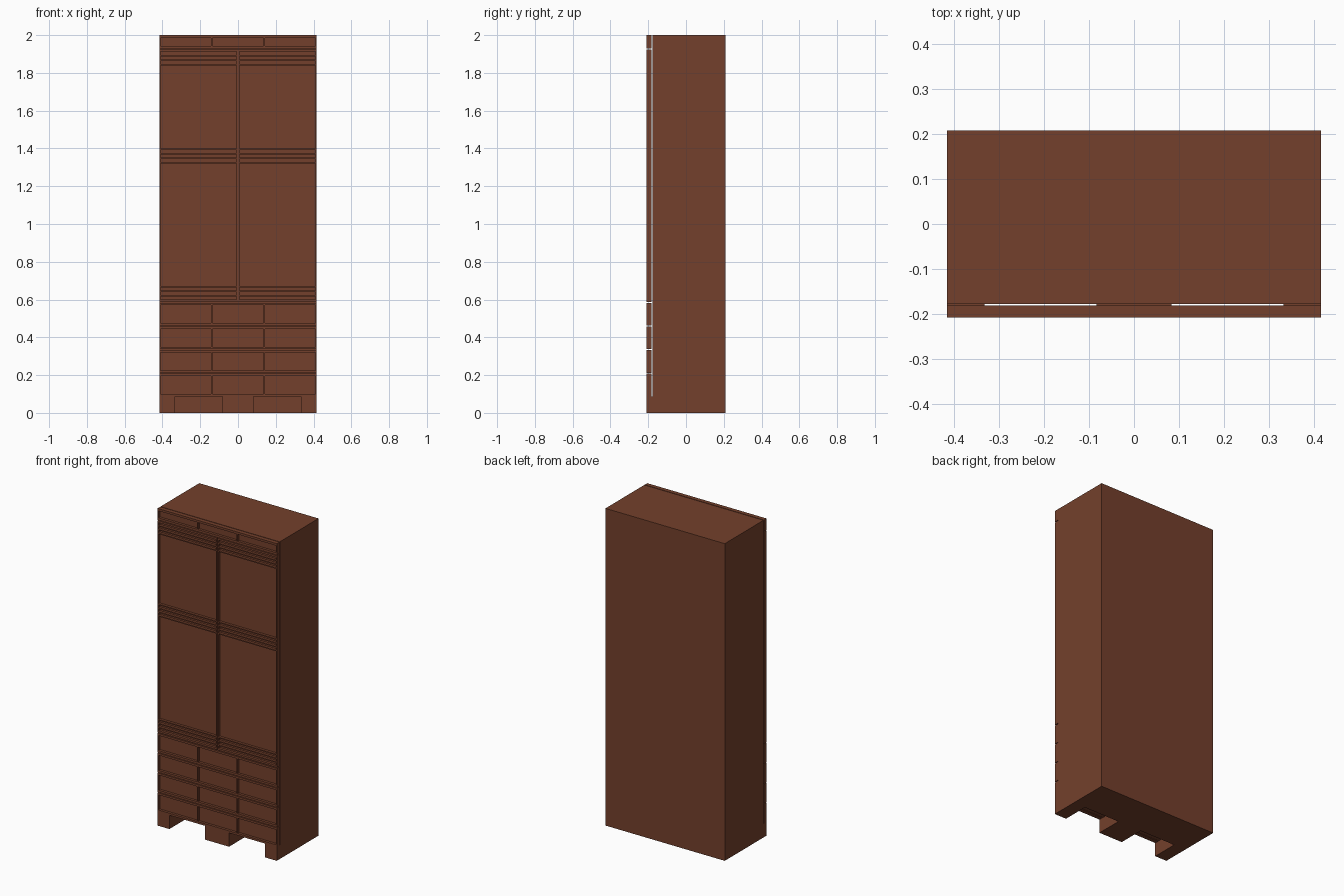
import bpy, bmesh

if "Cube" in bpy.data.objects:
    bpy.data.objects.remove(bpy.data.objects["Cube"])

W, D, H = 0.416, 0.208, 2.0      # half width, half depth, height
FRONT_BACK = -0.182              # rear plane of the door and drawer fronts
BODY_FRONT = -0.178              # leaves a thin shadow gap behind the fronts
BASE_H = 0.087

wood = bpy.data.materials.new("reddish brown wood")
wood.diffuse_color = (0.174, 0.051, 0.025, 1)
wood.use_nodes = True
wood.node_tree.nodes["Principled BSDF"].inputs["Base Color"].default_value = wood.diffuse_color


def finish(bm, name):
    bmesh.ops.recalc_face_normals(bm, faces=bm.faces[:])
    mesh = bpy.data.meshes.new(name)
    bm.to_mesh(mesh)
    bm.free()
    mesh.materials.append(wood)
    obj = bpy.data.objects.new(name, mesh)
    bpy.context.collection.objects.link(obj)
    return obj


def prism(name, plan, z0, z1):
    """Extrude a plan outline upwards."""
    bm = bmesh.new()
    face = bm.faces.new([bm.verts.new((x, y, z0)) for x, y in plan])
    ext = bmesh.ops.extrude_face_region(bm, geom=[face], use_keep_orig=True)
    for v in ext["geom"]:
        if isinstance(v, bmesh.types.BMVert):
            v.co.z = z1
    return finish(bm, name)


def panelled_front(name, xs, zs, depth=0.016):
    """Slab with a grid of recessed panels: odd cells in x and z are sunk."""
    bm = bmesh.new()
    grid = [[bm.verts.new((x, -D, z)) for z in zs] for x in xs]
    sunk = []
    for i in range(len(xs) - 1):
        for k in range(len(zs) - 1):
            f = bm.faces.new((grid[i][k], grid[i + 1][k],
                              grid[i + 1][k + 1], grid[i][k + 1]))
            if i % 2 and k % 2:
                sunk.append(f)
    # outer edges and back
    rim = [e for e in bm.edges if e.is_boundary]
    ext = bmesh.ops.extrude_edge_only(bm, edges=rim)["geom"]
    for v in ext:
        if isinstance(v, bmesh.types.BMVert):
            v.co.y = FRONT_BACK
    bmesh.ops.edgeloop_fill(
        bm, edges=[e for e in ext if isinstance(e, bmesh.types.BMEdge) and e.is_boundary])
    # sunk panels
    for f in bmesh.ops.extrude_discrete_faces(bm, faces=sunk)["faces"]:
        for v in f.verts:
            v.co.y += depth
    return finish(bm, name)


# carcass
prism("carcass", [(-W, BODY_FRONT), (W, BODY_FRONT), (W, D), (-W, D)], BASE_H, H)

# base with two notches that leave three feet at the front
NOTCH = -0.04
base = [(-W, -D)]
for a, b in ((-0.333, -0.083), (0.083, 0.333)):
    base += [(a, -D), (a, NOTCH), (b, NOTCH), (b, -D)]
base += [(W, -D), (W, D), (-W, D)]
prism("base_with_feet", base, 0, BASE_H)

# drawers, each with three sunk panels
drawer_x = [-W, -0.410, -0.142, -0.135, 0.135, 0.142, 0.410, W]
for n in range(4):
    z0 = BASE_H + 0.125 * n
    z1 = z0 + 0.121
    panelled_front(f"drawer_{n + 1}", drawer_x, [z0, z0 + 0.013, z1 - 0.013, z1])
panelled_front("cornice_panel", drawer_x, [1.928, 1.942, 1.986, H])

# doors, with three bands of grooves and two large panels
door_z = [0.588]
for start in (0.600, 1.327, 1.847):
    for g in range(3):
        z = start + 0.024 * g
        door_z += [z, z + 0.017]
    if start < 1.8:
        door_z += [start + 0.072, {0.600: 1.320, 1.327: 1.840}[start]]
door_z.append(1.924)
panelled_front("left_door", [-W, -0.410, -0.008, -0.001], door_z)
panelled_front("right_door", [0.001, 0.008, 0.410, W], door_z)
